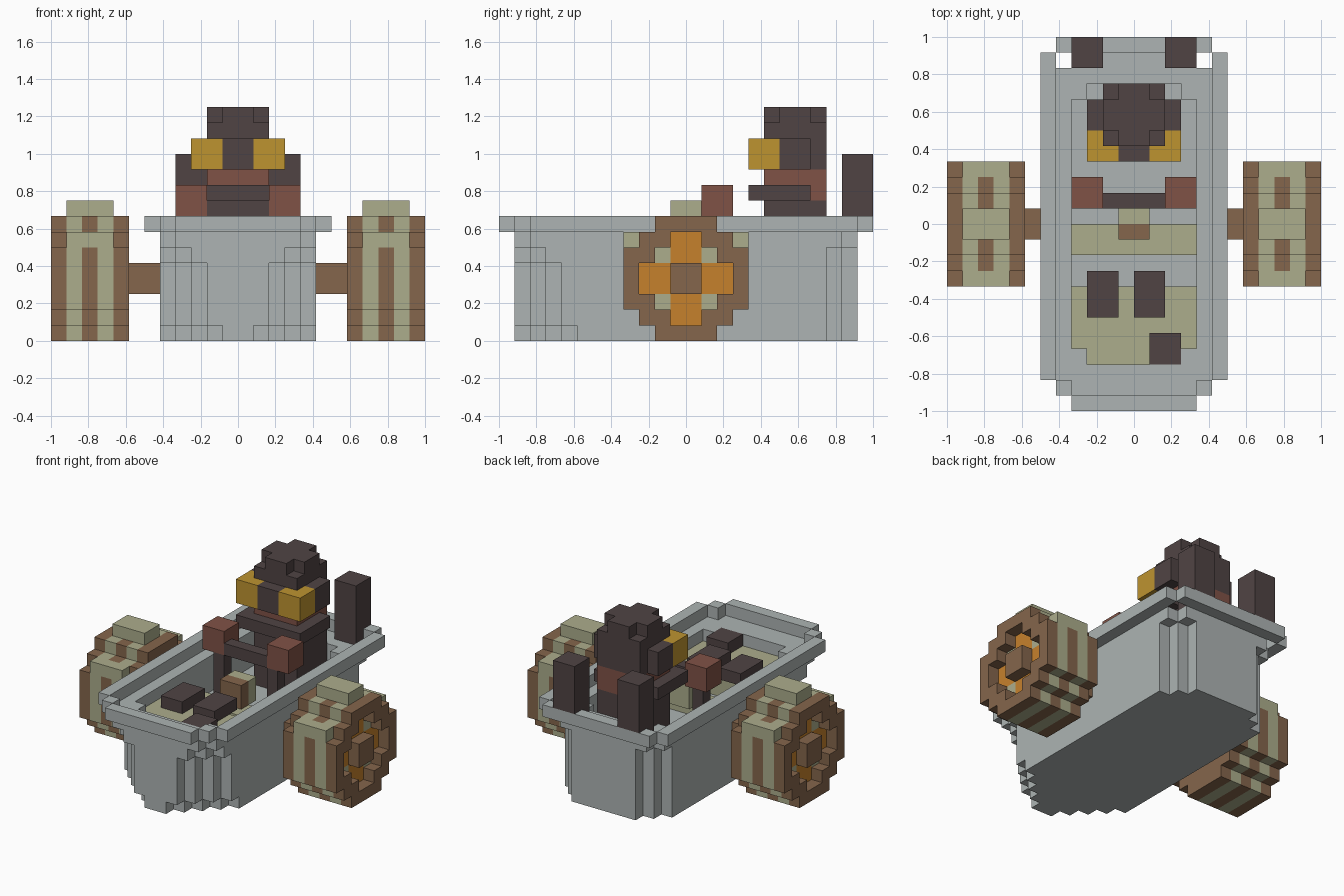
import bpy, bmesh
from mathutils import Vector

if "Cube" in bpy.data.objects:
    bpy.data.objects.remove(bpy.data.objects["Cube"])

U = 1 / 12  # size of one block


def mat(name, rgb):
    m = bpy.data.materials.new(name)
    lin = [((c / 255 + 0.055) / 1.055) ** 2.4 for c in rgb]
    m.diffuse_color = (*lin, 1)
    m.use_nodes = True
    m.node_tree.nodes["Principled BSDF"].inputs["Base Color"].default_value = m.diffuse_color
    return m


GREY = mat("hull grey", (173, 180, 179))
DARK = mat("dark plum", (80, 68, 68))
RED = mat("brick red", (128, 82, 70))
YELLOW = mat("mustard", (190, 148, 48))
KHAKI = mat("khaki", (172, 173, 140))
BROWN = mat("wood brown", (133, 102, 76))
ORANGE = mat("spoke orange", (198, 129, 44))


def blocks(name, lo, hi, inside, mats, pick=lambda x, y, z: 0):
    """Build only the outer faces of all unit blocks for which inside() holds."""
    cells = {(i, j, k)
             for i in range(lo[0], hi[0]) for j in range(lo[1], hi[1]) for k in range(lo[2], hi[2])
             if inside(i + .5, j + .5, k + .5)}
    bm = bmesh.new()
    verts = {}
    for c in sorted(cells):
        for axis in range(3):
            for side in (0, 1):
                n = list(c)
                n[axis] += 2 * side - 1
                if tuple(n) in cells:
                    continue
                a, b = (axis + 1) % 3, (axis + 2) % 3
                ring = [(0, 0), (1, 0), (1, 1), (0, 1)]
                if not side:
                    ring.reverse()
                corners = []
                for p, q in ring:
                    v = list(c)
                    v[axis] += side
                    v[a] += p
                    v[b] += q
                    v = tuple(v)
                    if v not in verts:
                        verts[v] = bm.verts.new(Vector(v) * U)
                    corners.append(verts[v])
                f = bm.faces.new(corners)
                f.material_index = pick(*(t + .5 for t in c))
    me = bpy.data.meshes.new(name)
    bm.to_mesh(me)
    bm.free()
    for m in mats:
        me.materials.append(m)
    ob = bpy.data.objects.new(name, me)
    bpy.context.collection.objects.link(ob)
    return ob


def box(name, x0, x1, y0, y1, z0, z1, m):
    return blocks(name, (x0, y0, z0), (x1, y1, z1), lambda x, y, z: True, [m])


# Hull: stepped corners that tighten toward the bottom, hollow inside
FLOOR = 4


def in_hull(x, y, z):
    if y < 0:
        cut = 4 if z < 1 else 3 if z < 5 else 2 if z < 6 else 1
    else:
        cut = 2 if z < 6 else 1
    s = abs(x) + abs(y)
    hollow = z > FLOOR and abs(x) < 4 and abs(y) < 9 and s < 12
    return s < 16 - cut and not hollow


blocks("hull", (-5, -11, 0), (5, 11, 7), in_hull, [GREY])


# Rim around the top of the hull
def in_rim(x, y, z):
    ax = abs(x)
    outer = (-10 < y < 11) or (ax < 5 and y > -11) or (ax < 4 and y < 0)
    inner = (ax < 5 and -10 < y < 11) or (ax < 4 and -11 < y < 11)
    return outer and not inner


blocks("rim", (-6, -12, 7), (6, 12, 8), in_rim, [GREY])

# Decks inside the hull
blocks("front_deck", (-4, -9, FLOOR), (4, -4, 6),
       lambda x, y, z: abs(x) + abs(y) < 12, [KHAKI])
box("bench", -4, 4, -2, 0, FLOOR, 5, KHAKI)
blocks("centre_block", (-1, -1, 5), (1, 1, 7), lambda x, y, z: True,
       [BROWN, KHAKI], lambda x, y, z: int(y > 0))

# Loose boxes on the front deck
box("deck_box_left", -3, -1, -6, -3, 6, 7, DARK)
box("deck_box_right", 0, 2, -6, -3, 6, 7, DARK)
box("deck_box_front", 1, 3, -9, -7, 6, 7, DARK)

# Rear posts, control lever posts and grips
for side, s in (("left", -1), ("right", 1)):
    def span(a, b):
        return (a, b) if s > 0 else (-b, -a)
    blocks("rear_post_" + side, (span(2, 4)[0], 10, 7), (span(2, 4)[1], 12, 12),
           lambda x, y, z: y < 11 or z > 8, [DARK])
    box("rear_post_foot_" + side, *span(2, 4), 11, 12, 8, 9, DARK)
    box("lever_" + side, *span(2, 3), 1, 2, FLOOR, 8, DARK)
    box("grip_" + side, *span(2, 4), 1, 3, 8, 10, RED)
box("lever_bar", -2, 2, 1, 2, 8, 9, DARK)

# Pilot: torso with a red band, collar, head, eyes and cap
blocks("torso", (-2, 5, FLOOR), (2, 9, 11), lambda x, y, z: not (9 < z < 10 and y < 8),
       [DARK, RED], lambda x, y, z: int(z > 9))
box("collar", -3, 3, 4, 8, 9, 10, DARK)


def in_head(x, y, z):
    ax = abs(x)
    eye = ax > 1 and y < 6
    return not eye and (ax < 1 or (ax < 2 and y > 5) or 6 < y < 8) and (y < 8 or ax < 2)


blocks("head", (-3, 4, 11), (3, 9, 13), in_head, [DARK])
box("eye_left", -3, -1, 4, 6, 11, 13, YELLOW)
box("eye_right", 1, 3, 4, 6, 11, 13, YELLOW)
blocks("cap", (-2, 5, 13), (2, 9, 15),
       lambda x, y, z: z < 14 or abs(x) < 1 or 6 < y < 8, [DARK])


# Wheels: striped stepped discs with tread bumps and a recessed spoke cross
def in_wheel(x, y, z):
    ax, ay, h = abs(x), abs(y), abs(z - 4)
    bump = 8 < ax < 11 and ((z > 8 and ay < 1) or (6 < z < 7 and ay > 3))
    disc = h < 4 and ay + h < 6
    recess = ax > 11 and ay + h < 4 and not (ay < 1 and h < 1)
    return bump or (disc and not recess)


def wheel_colour(x, y, z):
    ax, ay, h = abs(x), abs(y), abs(z - 4)
    if ay < 1 and h < 1:
        return 0
    if 10 < ax < 11 and ((ay < 1 and h < 3) or (h < 1 and ay < 3)):
        return 2
    bump = (z > 8) or (6 < z < 7 and ay > 3)
    return int(8 < ax < 11 and (bump or not 9 < ax < 10))


for side, x0 in (("left", -12), ("right", 7)):
    blocks("wheel_" + side, (x0, -4, 0), (x0 + 5, 4, 9), in_wheel,
           [BROWN, KHAKI, ORANGE], wheel_colour)
box("axle_left", -7, -5, -1, 1, 3, 5, BROWN)
box("axle_right", 5, 7, -1, 1, 3, 5, BROWN)
